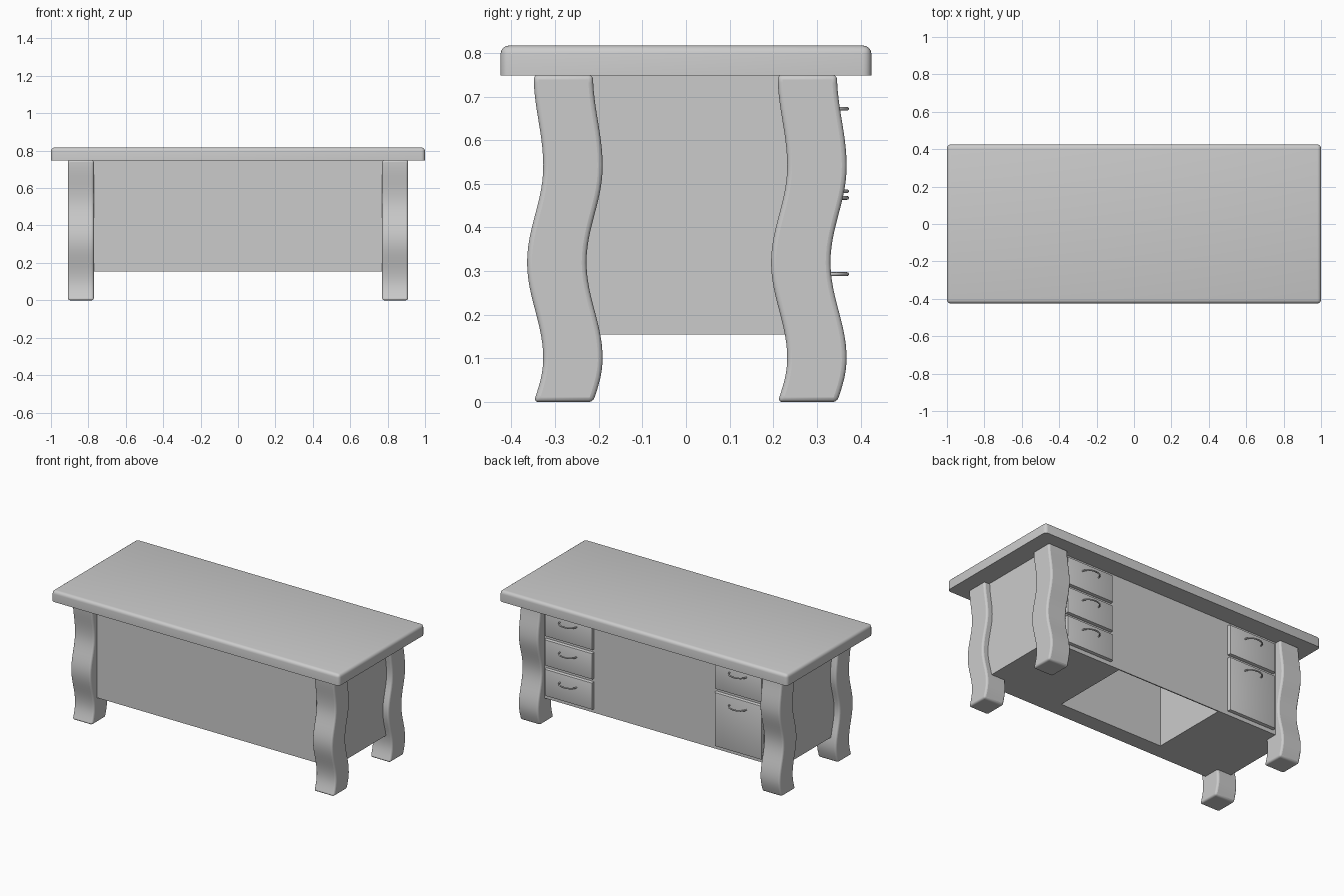
import bpy, bmesh, math
from mathutils import Vector

if "Cube" in bpy.data.objects:
    bpy.data.objects.remove(bpy.data.objects["Cube"])


def finish(bm, name):
    bmesh.ops.recalc_face_normals(bm, faces=bm.faces)
    me = bpy.data.meshes.new(name)
    bm.to_mesh(me)
    bm.free()
    ob = bpy.data.objects.new(name, me)
    bpy.context.collection.objects.link(ob)
    return ob


def smooth(ob, angle=40):
    bpy.ops.object.select_all(action='DESELECT')
    bpy.context.view_layer.objects.active = ob
    ob.select_set(True)
    bpy.ops.object.shade_smooth_by_angle(angle=math.radians(angle))


def box(name, x, y, z, bevel=0, segs=3, keep=None):
    """Box from (min, max) ranges; bevels edges whose midpoint passes keep."""
    bm = bmesh.new()
    bmesh.ops.create_cube(bm, size=1)
    for v in bm.verts:
        v.co = Vector([r[0] if c < 0 else r[1] for r, c in zip((x, y, z), v.co)])
    if bevel:
        edges = [e for e in bm.edges
                 if keep is None or keep((e.verts[0].co + e.verts[1].co) / 2)]
        bmesh.ops.bevel(bm, geom=edges, offset=bevel, segments=segs,
                        profile=0.5, affect='EDGES')
    ob = finish(bm, name)
    if bevel:
        smooth(ob)
    return ob


# Table top: rounded upper and upright edges, sharp underside
box("table_top", (-1, 1), (-0.425, 0.425), (0.748, 0.817), 0.02, 4,
    keep=lambda m: m.z > 0.76)

# Body: two pedestals, thick front wall, thin rear panel around a hollow bay
BOT, TOP = 0.155, 0.75
for s, side in ((-1, "left"), (1, "right")):
    box(side + "_pedestal", sorted((s * 0.36, s * 0.87)), (-0.30, 0.305), (BOT, TOP))
box("front_wall", (-0.36, 0.36), (-0.30, -0.20), (BOT, TOP))
box("rear_panel", (-0.36, 0.36), (0.298, 0.305), (BOT, TOP))

# Legs: one wavy profile extruded sideways
WAVE = [(0.0, 0.0), (0.10, 0.022), (0.32, -0.015), (0.54, 0.022), (0.75, 0.0)]


def wave(z):
    for (z0, a), (z1, b) in zip(WAVE, WAVE[1:]):
        if z <= z1:
            t = (z - z0) / (z1 - z0)
            if z0 == 0:
                return b * math.sin(t * math.pi / 2)
            return a + (b - a) * (1 - math.cos(t * math.pi)) / 2
    return 0.0


def leg(name, x, y):
    n, half = 40, 0.068
    zs = [0.75 * i / n for i in range(n + 1)]
    pts = [(y + wave(z) - half, z) for z in zs]
    pts += [(y + wave(z) + half, z) for z in reversed(zs)]
    bm = bmesh.new()
    face = bm.faces.new([bm.verts.new((x - 0.069, a, b)) for a, b in pts])
    ext = bmesh.ops.extrude_face_region(bm, geom=[face])
    bmesh.ops.translate(bm, vec=(0.138, 0, 0),
                        verts=[g for g in ext["geom"] if isinstance(g, bmesh.types.BMVert)])
    ob = finish(bm, name)
    mod = ob.modifiers.new("rounded_edges", 'BEVEL')
    mod.width, mod.segments = 0.011, 3
    mod.limit_method, mod.angle_limit = 'ANGLE', math.radians(45)
    smooth(ob)


for s, side in ((-1, "left"), (1, "right")):
    leg("front_leg_" + side, s * 0.84, -0.281)
    leg("back_leg_" + side, s * 0.84, 0.278)


# Bow handles standing out from the drawer fronts
def handle(name, x, z):
    cu = bpy.data.curves.new(name, 'CURVE')
    cu.dimensions = '3D'
    cu.bevel_depth, cu.bevel_resolution, cu.use_fill_caps = 0.0045, 2, True
    sp = cu.splines.new('POLY')
    n = 16
    sp.points.add(n)
    for i, p in enumerate(sp.points):
        a = math.pi * i / n
        p.co = (x + 0.058 * math.cos(a), 0.32 + 0.049 * math.sin(a) ** 0.8, z, 1)
    ob = bpy.data.objects.new(name, cu)
    bpy.context.collection.objects.link(ob)


# Drawers on the rear: three on the +x side, two on the -x side
COLUMNS = [(1, [(0.18, 0.35, 0.293), (0.37, 0.535, 0.483), (0.555, 0.728, 0.672)]),
           (-1, [(0.18, 0.52, 0.468), (0.54, 0.728, 0.672)])]
for s, rows in COLUMNS:
    for i, (z0, z1, hz) in enumerate(rows):
        tag = "%s_%d" % ("right" if s > 0 else "left", i + 1)
        box("drawer_" + tag, sorted((s * 0.425, s * 0.755)), (0.29, 0.327), (z0, z1),
            0.008, 2, keep=lambda m: m.y > 0.32)
        handle("handle_" + tag, s * 0.59, hz)
